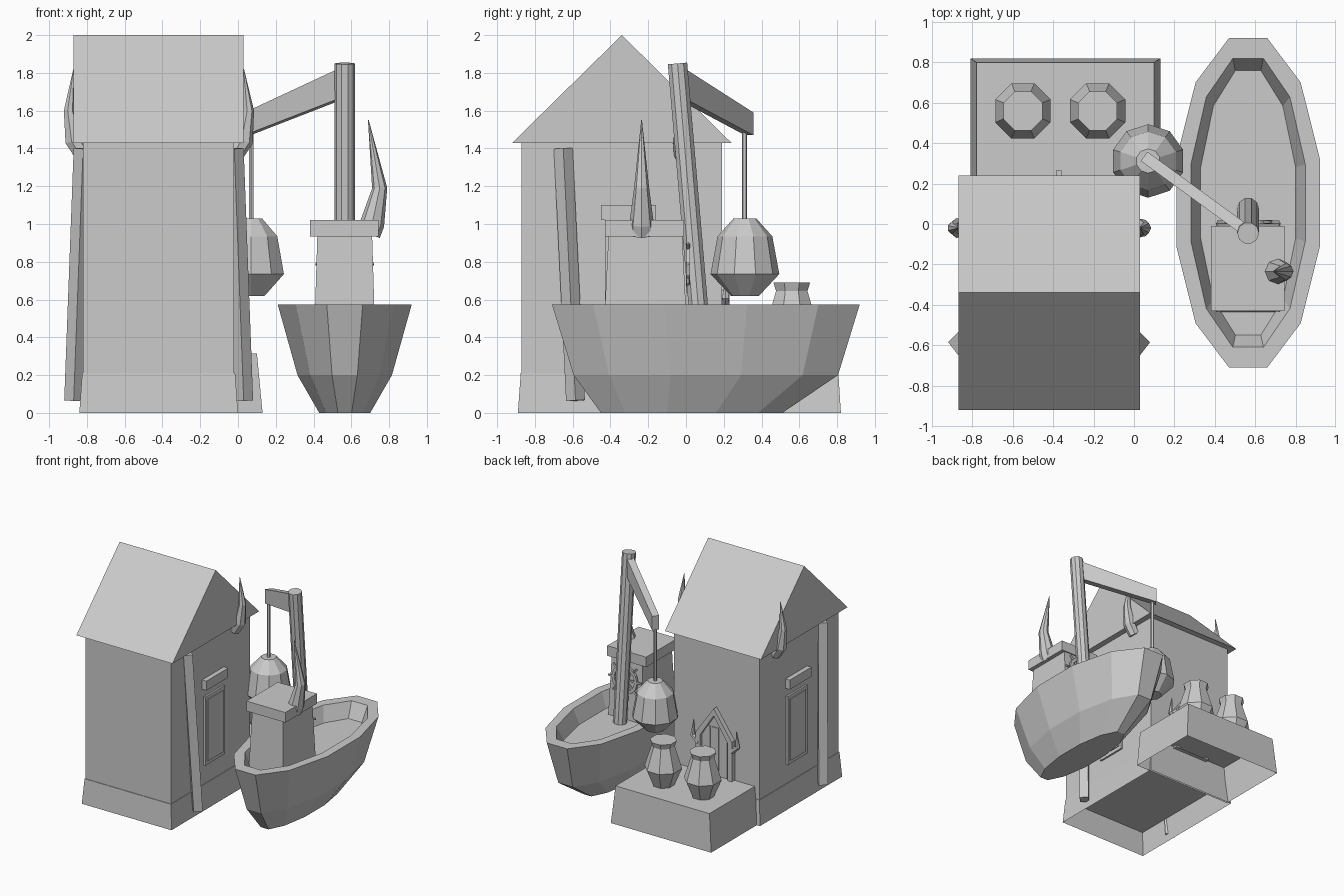
import bpy, bmesh, math
from mathutils import Vector

old = bpy.data.objects.get("Cube")
if old:
    bpy.data.objects.remove(old, do_unlink=True)

grey = bpy.data.materials.new("plain_grey")
grey.use_nodes = True
COLOUR = (0.6, 0.6, 0.6, 1)
grey.diffuse_color = COLOUR
grey.node_tree.nodes["Principled BSDF"].inputs["Base Color"].default_value = COLOUR

HOUSE_X = -0.42     # mirror axis of the house
BOAT = (0.565, 0.105)


def finish(name, bm):
    bmesh.ops.recalc_face_normals(bm, faces=bm.faces[:])
    mesh = bpy.data.meshes.new(name)
    bm.to_mesh(mesh)
    bm.free()
    mesh.materials.append(grey)
    obj = bpy.data.objects.new(name, mesh)
    bpy.context.collection.objects.link(obj)
    return obj


def skin(name, rings, start=True, end=True):
    """Join a list of equal point rings into one surface."""
    bm = bmesh.new()
    loops = [[bm.verts.new(p) for p in ring] for ring in rings]
    n = len(loops[0])
    for a, b in zip(loops, loops[1:]):
        for i in range(n):
            j = (i + 1) % n
            bm.faces.new((a[i], a[j], b[j], b[i]))
    if start:
        bm.faces.new(loops[0])
    if end:
        bm.faces.new(loops[-1])
    return finish(name, bm)


def rect(x0, x1, y0, y1, z):
    return [(x0, y0, z), (x1, y0, z), (x1, y1, z), (x0, y1, z)]


def box(name, x, y, z):
    return skin(name, [rect(*x, *y, h) for h in z])


def oval(cx, cy, z, rx, ry, n, turn=0.5):
    angles = [math.tau * (i + turn) / n for i in range(n)]
    return [(cx + rx * math.cos(a), cy + ry * math.sin(a), z) for a in angles]


def turned(name, x, y, profile, n, turn=0.5):
    return skin(name, [oval(x, y, z, r, r, n, turn) for r, z in profile])


def tube(name, path, radii, n, turn=0):
    """Straight-sided limb whose rings follow a path."""
    path = [Vector(p) for p in path]
    rings = []
    for i, p in enumerate(path):
        d = (path[min(i + 1, len(path) - 1)] - path[max(i - 1, 0)]).normalized()
        u = Vector((0, 1, 0)).cross(d).normalized()
        v = d.cross(u)
        angles = [math.tau * (k + turn) / n for k in range(n)]
        rings.append([p + radii[i] * (u * math.cos(a) + v * math.sin(a)) for a in angles])
    return skin(name, rings)


def plate(name, outline, y0, y1):
    return skin(name, [[(x, y, z) for x, z in outline] for y in (y0, y1)])


def sides(build):
    """Build a house part on both sides of the house axis."""
    for label, s in (("left", 1), ("right", -1)):
        build(label, lambda x: HOUSE_X + s * x)


# House walls, flared plinth and gabled roof
box("house_walls", (-0.82, -0.02), (-0.87, 0.19), (0.2, 1.43))
skin("house_plinth", [rect(-0.84, 0.0, -0.89, 0.21, 0), rect(-0.825, -0.015, -0.875, 0.195, 0.21)], start=False)
gable = [(-0.92, 1.43), (0.24, 1.43), (-0.34, 2.0)]
skin("house_roof", [[(x, y, z) for y, z in gable] for x in (-0.87, 0.03)])


# Leaning posts, roof horns and shuttered windows on both side walls
def side_parts(label, at):
    tube(label + "_post", [(at(0.45), -0.585, 0.065), (at(0.4), -0.65, 1.4)], [0.05, 0.05], 4)
    tube(label + "_roof_horn", [(at(0.40), -0.02, 1.36), (at(0.45), -0.02, 1.44),
         (at(0.475), -0.02, 1.6), (at(0.45), -0.02, 1.82)], [0.045, 0.05, 0.03, 0.002], 7)
    box(label + "_window_panel", (at(0.39), at(0.415)), (-0.43, -0.17), (0.37, 0.95))
    box(label + "_window_inset", (at(0.39), at(0.422)), (-0.405, -0.195), (0.40, 0.92))
    box(label + "_window_lintel", (at(0.39), at(0.44)), (-0.45, -0.16), (1.02, 1.1))


sides(side_parts)

# Rear platform, open underneath
skin("rear_platform", [rect(-0.81, 0.13, 0.195, 0.82, 0), rect(-0.78, 0.1, 0.195, 0.8, 0.315)], start=False)


# Pointed rear door with frame, planks and thorns
def arch(half, low, shoulder, top):
    return [(HOUSE_X - half, low), (HOUSE_X + half, low), (HOUSE_X + half, shoulder),
            (HOUSE_X, top), (HOUSE_X - half, shoulder)]


def ring_at(y):
    return [[(x, y, z) for x, z in arch(*s)] for s in ((0.17, 0.3, 0.65, 0.89), (0.13, 0.3, 0.63, 0.83))]


(outer_b, inner_b), (outer_f, inner_f) = ring_at(0.18), ring_at(0.23)
skin("door_frame", [outer_b, outer_f, inner_f, inner_b], False, False)
plate("door_leaf", arch(0.14, 0.3, 0.63, 0.84), 0.18, 0.2)
for i in (-1, 0, 1):
    x = HOUSE_X + i * 0.08
    box("door_plank", (x - 0.03, x + 0.03), (0.19, 0.207), (0.31, 0.72))
box("door_knob", (-0.385, -0.36), (0.19, 0.265), (0.5, 0.53))


def door_thorn(label, at):
    tube(label + "_door_thorn", [(at(0.15), 0.21, 0.56), (at(0.21), 0.21, 0.61), (at(0.2), 0.21, 0.74)],
         [0.025, 0.02, 0.002], 6)


sides(door_thorn)

# Jars on the platform
for x in (-0.55, -0.18):
    turned("jar", x, 0.56, [(0.085, 0.31), (0.148, 0.46), (0.09, 0.645), (0.105, 0.69)], 8)


# Boat hull with thick rim and sunken deck
def hull_ring(rx, ry, z, cy=BOAT[1]):
    return oval(BOAT[0], cy, z, rx / math.cos(math.pi / 12), ry / math.cos(math.pi / 12), 12)


skin("boat_hull", [hull_ring(0.135, 0.48, 0, 0.03), hull_ring(0.25, 0.7, 0.2), hull_ring(0.355, 0.815, 0.575),
                   hull_ring(0.283, 0.715, 0.575), hull_ring(0.235, 0.655, 0.45)])

# Boat cabin, its roof slab and its horn
skin("cabin_walls", [rect(0.405, 0.725, -0.435, 0.005, 0.45), rect(0.42, 0.71, -0.41, -0.02, 0.94)])
box("cabin_roof", (0.38, 0.745), (-0.43, -0.01), (0.935, 1.02))
tube("cabin_horn", [(0.69, -0.235, 0.95), (0.71, -0.235, 1.0), (0.75, -0.235, 1.19), (0.69, -0.235, 1.55)],
     [0.065, 0.065, 0.04, 0.002], 8)

# Steering wheel behind the cabin
wheel = Vector((0.565, 0.01, 0.79))


def wheel_ring(r, y):
    return [(wheel.x + r * math.cos(math.tau * i / 12), y, wheel.z + r * math.sin(math.tau * i / 12)) for i in range(12)]


skin("wheel_rim", [wheel_ring(r, y) for r, y in ((0.12, 0), (0.12, 0.02), (0.095, 0.02), (0.095, 0), (0.12, 0))], False, False)
for i in range(4):
    a = math.pi * i / 4
    arm = Vector((math.cos(a), 0, math.sin(a))) * 0.155
    tube("wheel_spoke", [wheel - arm, wheel + arm], [0.009, 0.009], 5)

# Leaning mast, boom, rope and hanging lantern
tube("crane_mast", [(0.565, 0.075, 0.45), (0.565, -0.045, 1.85)], [0.054, 0.054], 10)
start, stop = Vector((0.565, -0.04)), Vector((0.05, 0.335))
across = (stop - start).normalized().orthogonal() * 0.028


def boom_end(p, low, high):
    a, b = p + across, p - across
    return [(a.x, a.y, low), (b.x, b.y, low), (b.x, b.y, high), (a.x, a.y, high)]


skin("crane_boom", [boom_end(start, 1.67, 1.83), boom_end(stop, 1.47, 1.59)])
turned("lantern_rope", 0.07, 0.31, [(0.014, 1.0), (0.014, 1.5)], 6)
turned("hanging_lantern", 0.07, 0.312, [(0.075, 0.62), (0.182, 0.735), (0.145, 0.935), (0.06, 1.03)], 10)
